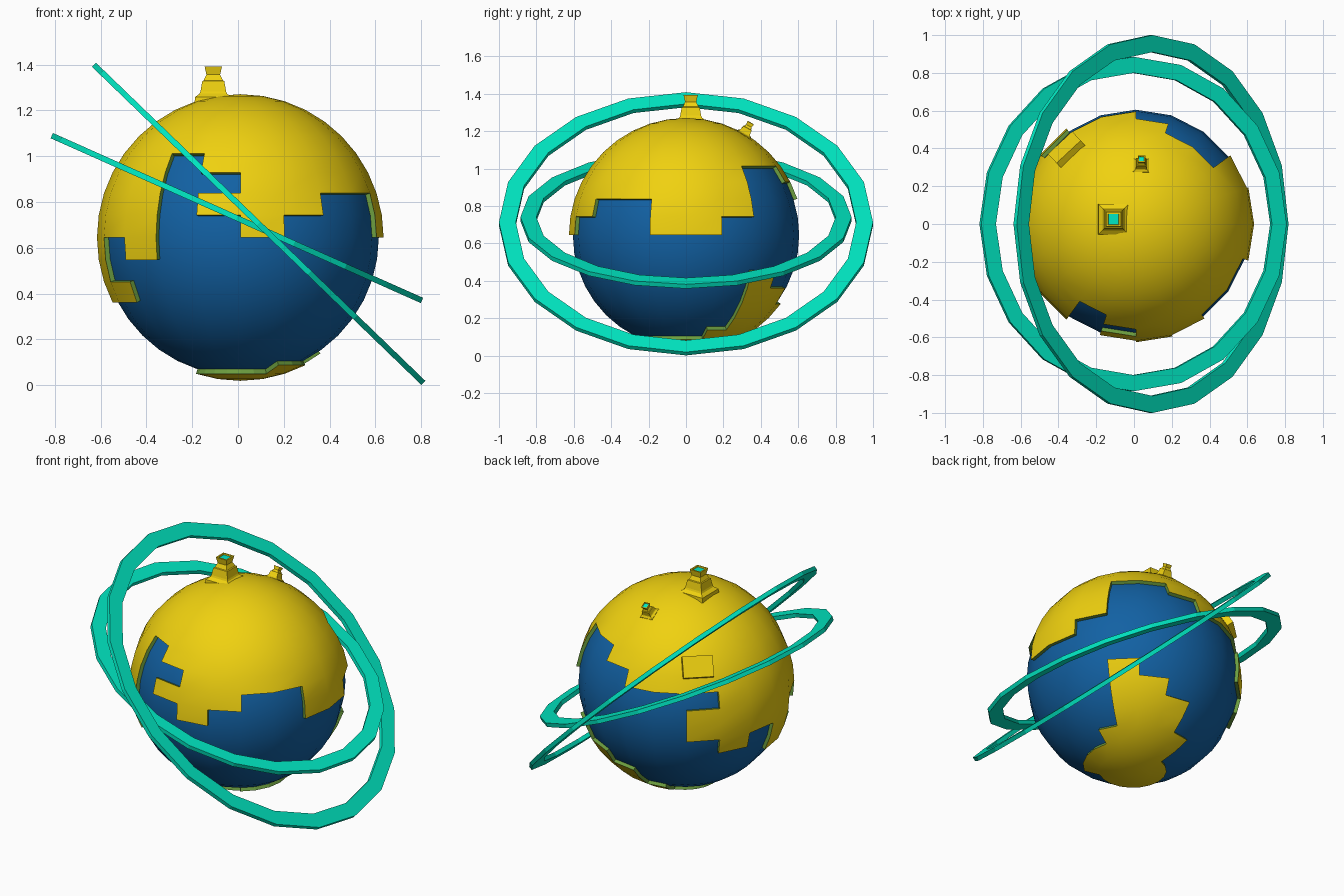
import bpy, bmesh
from math import sin, cos, radians, pi
from mathutils import Vector, Matrix

if "Cube" in bpy.data.objects:
    bpy.data.objects.remove(bpy.data.objects["Cube"])

C = Vector((0.01, 0, 0.645))      # globe centre
R_SEA, R_LAND = 0.605, 0.626
N = 20                            # segments and rings


def mat(name, col):
    m = bpy.data.materials.new(name)
    m.diffuse_color = (*col, 1)
    m.use_nodes = True
    m.node_tree.nodes["Principled BSDF"].inputs["Base Color"].default_value = m.diffuse_color
    return m


YELLOW = mat("yellow", (0.87, 0.64, 0.005))
BLUE = mat("blue", (0.006, 0.12, 0.37))
GREEN = mat("green", (0.15, 0.34, 0.05))
TEAL = mat("teal", (0.0, 0.8, 0.54))


def finish(bm, name, *mats):
    me = bpy.data.meshes.new(name)
    bm.to_mesh(me)
    bm.free()
    for m in mats:
        me.materials.append(m)
    ob = bpy.data.objects.new(name, me)
    bpy.context.collection.objects.link(ob)
    return ob


def direction(lon, lat):
    """Degrees; longitude 0 is the front, positive to the right."""
    a, b = radians(lon), radians(lat)
    return Vector((cos(b) * sin(a), -cos(b) * cos(a), sin(b)))


# Sea: smooth sphere
bm = bmesh.new()
bmesh.ops.create_uvsphere(bm, u_segments=N, v_segments=N, radius=R_SEA)
for f in bm.faces:
    f.smooth = True
bmesh.ops.translate(bm, verts=bm.verts, vec=C)
finish(bm, "sea", BLUE)

# Land: raised cells of an 18 x 9 degree grid; rows not listed are all land
ALL = set(range(-10, 10))
LAND = {
    3: ALL - {-2, 7, 8},
    2: ALL - {-2, -1, 7, 8, 9},
    1: ALL - {-10, -9, -8, -2, 2, 3, 7, 8, 9},
    0: {-8, -7, -6, -5, -4, -3, 0, 4, 5},
    -1: {-8, -7, -6, -5, -3},
    -2: {-7, -5},
    -3: {-5, -4, 7},
    -4: {7, 8},
    -5: {7, 8, 9},
    -6: {7, 8, 9},
    -7: {6, 7, 8, 9, -10},
    -8: {2, 3, 4, 5, 6, 7, 8, 9, -10},
}


def is_land(i, j):
    return not -10 <= j <= 9 or (i + 10) % N - 10 in LAND.get(j, ALL)


bm = bmesh.new()
cache = {}


def vert(i, j, r):
    key = (0 if abs(j) == 10 else i % N, j, r)
    if key not in cache:
        cache[key] = bm.verts.new(C + direction(18 * i, 9 * j) * r)
    return cache[key]


for j in range(-10, 10):
    for i in range(-10, 10):
        if not is_land(i, j):
            continue
        quad = [(i, j), (i + 1, j), (i + 1, j + 1), (i, j + 1)]
        top = bm.faces.new(dict.fromkeys(vert(a, b, R_LAND) for a, b in quad))
        top.smooth = True
        sides = [(i, j - 1), (i + 1, j), (i, j + 1), (i - 1, j)]
        for k, nb in enumerate(sides):
            if not is_land(*nb):
                p, q = quad[k], quad[(k + 1) % 4]
                w = bm.faces.new([vert(*q, R_LAND), vert(*p, R_LAND),
                                  vert(*p, 0.595), vert(*q, 0.595)])
                w.material_index = 1
for e in bm.edges:
    if any(f.material_index for f in e.link_faces):
        e.smooth = False
finish(bm, "land", YELLOW, GREEN)


# Rings: flat 20-sided bands, low on the right
def ring(name, centre, r_out, r_in, tilt, t=0.0125):
    bm = bmesh.new()
    loops = []
    for k in range(N):
        a = 2 * pi * k / N
        loops.append([bm.verts.new((r * cos(a), r * sin(a), z)) for r, z in
                      ((r_out, -t), (r_out, t), (r_in, t), (r_in, -t))])
    for k in range(N):
        a, b = loops[k], loops[(k + 1) % N]
        for s in range(4):
            n = (s + 1) % 4
            bm.faces.new((a[s], b[s], b[n], a[n]))
    bm.transform(Matrix.Translation(centre) @ Matrix.Rotation(radians(tilt), 4, 'Y'))
    finish(bm, name, TEAL)


ring("outer_ring", (0.09, 0, 0.705), 1.0, 0.91, 44)
ring("inner_ring", (-0.005, 0, 0.73), 0.885, 0.80, 24)


# Towers: stepped square chimneys with a flared mouth and teal inside
PROFILE = [(0.082, 0), (0.08, 0.03), (0.06, 0.045), (0.056, 0.055), (0.048, 0.1),
           (0.042, 0.103), (0.03, 0.128), (0.038, 0.165), (0.029, 0.165), (0.027, 0.158)]


def tower(name, base, axis, scale):
    bm = bmesh.new()
    rows = [[bm.verts.new((x * h, y * h, z)) for x, y in
             ((-1, -1), (1, -1), (1, 1), (-1, 1))] for h, z in PROFILE]
    for a, b in zip(rows, rows[1:]):
        for k in range(4):
            n = (k + 1) % 4
            bm.faces.new((a[k], a[n], b[n], b[k]))
    bm.faces.new(rows[0][::-1])
    bm.faces.new(rows[-1]).material_index = 1
    rot = Vector((0, 0, 1)).rotation_difference(axis).to_matrix().to_4x4()
    bm.transform(Matrix.Translation(base) @ rot @ Matrix.Scale(scale, 4))
    finish(bm, name, YELLOW, TEAL)


tower("large_tower", Vector((-0.108, 0.025, 1.228)), Vector((0, 0, 1)), 1)
d = direction(175, 60)
tower("small_tower", C + d * 0.608, d, 0.52)

# Block: plain box set into the back left of the land
d = direction(223, 32)
bm = bmesh.new()
bmesh.ops.create_cube(bm, size=1, matrix=Matrix.Diagonal((0.175, 0.125, 0.1, 1)))
right = Vector((0, 0, 1)).cross(d).normalized()
rot = Matrix((right, d.cross(right), d)).transposed().to_4x4()
bm.transform(Matrix.Translation(C + d * 0.605) @ rot)
finish(bm, "block", YELLOW)
